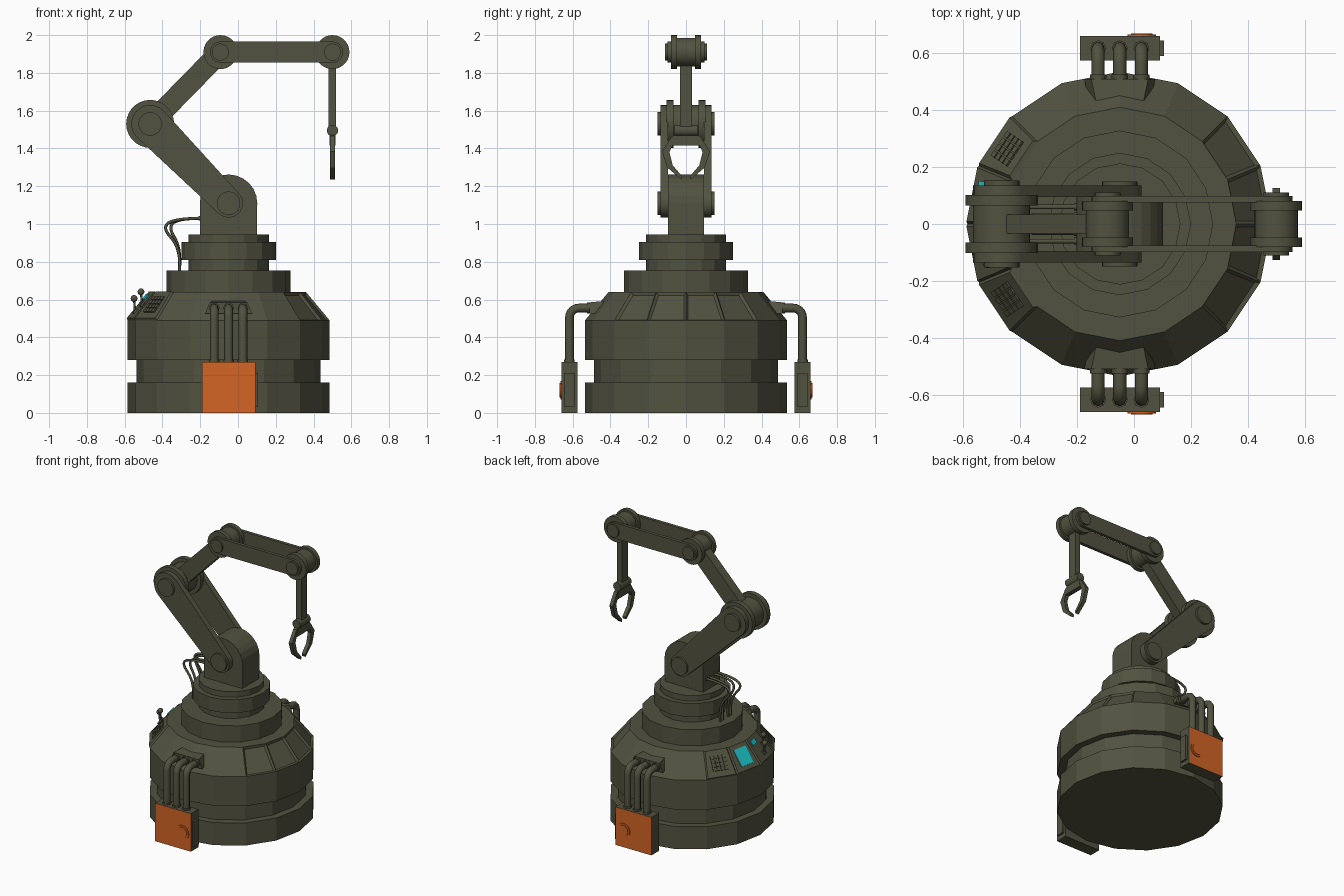
import bpy, bmesh
from math import sin, cos, pi, radians, atan2, degrees, hypot
from mathutils import Vector, Matrix

if "Cube" in bpy.data.objects:
    bpy.data.objects.remove(bpy.data.objects["Cube"])


def material(name, rgb):
    m = bpy.data.materials.new(name)
    m.use_nodes = True
    m.diffuse_color = (*rgb, 1)
    m.node_tree.nodes["Principled BSDF"].inputs["Base Color"].default_value = (*rgb, 1)
    return m


OLIVE = material("olive_metal", (0.085, 0.085, 0.052))
ORANGE = material("orange_paint", (0.65, 0.13, 0.018))
CYAN = material("cyan_screen", (0.01, 0.53, 0.58))
CX = -0.05  # axis of the turntable


def finish(name, bm, mats=(OLIVE,), smooth=0):
    bmesh.ops.recalc_face_normals(bm, faces=bm.faces)
    me = bpy.data.meshes.new(name)
    bm.to_mesh(me)
    bm.free()
    for m in mats:
        me.materials.append(m)
    if smooth:
        me.shade_smooth()
        me.set_sharp_from_angle(angle=radians(smooth))
    ob = bpy.data.objects.new(name, me)
    bpy.context.collection.objects.link(ob)
    return ob


def prism(name, outline, axis, a, b, smooth=0):
    """Extrude a 2D outline along x (outline in yz) or y (outline in xz)."""
    bm = bmesh.new()
    place = (lambda p: (a, *p)) if axis == "x" else (lambda p: (p[0], a, p[1]))
    face = bm.faces.new([bm.verts.new(place(p)) for p in outline])
    ext = bmesh.ops.extrude_face_region(bm, geom=[face])["geom"]
    move = Vector((b - a, 0, 0)) if axis == "x" else Vector((0, b - a, 0))
    bmesh.ops.translate(bm, vec=move, verts=[v for v in ext if isinstance(v, bmesh.types.BMVert)])
    return finish(name, bm, smooth=smooth)


def arc(c, r, start, end, n):
    angles = [start + (end - start) * i / n for i in range(n + 1)]
    return [(c[0] + r * cos(t), c[1] + r * sin(t)) for t in angles]


def disc(name, c, r, y0, y1):
    return prism(name, arc(c, r, 0, 2 * pi, 28)[:-1], "y", y0, y1, 30)


def link(name, p, q, rp, rq, y0, y1):
    """Bar with round ends."""
    t = atan2(q[1] - p[1], q[0] - p[0])
    outline = arc(p, rp, t + pi / 2, t + 1.5 * pi, 12) + arc(q, rq, t - pi / 2, t + pi / 2, 12)
    return prism(name, outline, "y", y0, y1, 30)


def box(name, lo, hi, mats=(OLIVE,)):
    bm = bmesh.new()
    size = Vector(hi) - Vector(lo)
    mid = (Vector(hi) + Vector(lo)) / 2
    bmesh.ops.create_cube(bm, size=1, matrix=Matrix.Translation(mid) @ Matrix.Diagonal((*size, 1)))
    return finish(name, bm, mats)


def tube(name, pts, r, kind="POLY"):
    cu = bpy.data.curves.new(name, "CURVE")
    cu.dimensions = "3D"
    cu.bevel_depth, cu.bevel_resolution, cu.use_fill_caps = r, 2, True
    sp = cu.splines.new(kind)
    sp.points.add(len(pts) - 1)
    for p, co in zip(sp.points, pts):
        p.co = (*co, 1)
    if kind == "NURBS":
        sp.use_endpoint_u, sp.order_u, sp.resolution_u = True, 4, 6
    sp.use_smooth = True
    cu.materials.append(OLIVE)
    ob = bpy.data.objects.new(name, cu)
    bpy.context.collection.objects.link(ob)


# Stepped 16-sided base, with raised console faces and recessed side panels
R0, Z0, R1, Z1 = 0.535, 0.49, 0.41, 0.64
profile = [(R0, 0), (R0, 0.16), (0.487, 0.16), (0.487, 0.28), (R0, 0.28), (R0, Z0), (R1, Z1),
           (0.328, Z1), (0.328, 0.755), (0.213, 0.755), (0.213, 0.81), (0.25, 0.81),
           (0.25, 0.905), (0.213, 0.905), (0.213, 0.945)]
SIDES = 16
bm = bmesh.new()
rings = [[bm.verts.new((r * cos(2 * pi * k / SIDES), r * sin(2 * pi * k / SIDES), z))
          for k in range(SIDES)] for r, z in profile]
for lower, upper in zip(rings, rings[1:]):
    for k in range(SIDES):
        n = (k + 1) % SIDES
        bm.faces.new((lower[k], lower[n], upper[n], upper[k]))
bm.faces.new(rings[0][::-1])
bm.faces.new(rings[-1])
bm.normal_update()
console, windows = [], []
for f in bm.faces:
    c = f.calc_center_median()
    if Z0 < c.z < Z1 and hypot(c.x, c.y) > R1:
        a = abs(degrees(atan2(c.y, c.x)))
        if a > 135:
            console.append(f)
        elif a < 45:
            windows.append(f)
bmesh.ops.inset_individual(bm, faces=console, thickness=0.01, depth=0.012)
bmesh.ops.inset_individual(bm, faces=windows, thickness=0.018, depth=-0.012)
finish("base_body", bm).location.x = CX


# Fittings lying on the sloped console faces
def on_slope(name, deg, t, u, size, mat=OLIVE, lift=0.012):
    a = radians(deg)
    shrink = cos(pi / SIDES)
    tan = Vector((-sin(a), cos(a), 0))
    up = Vector(((R1 - R0) * shrink * cos(a), (R1 - R0) * shrink * sin(a), Z1 - Z0)).normalized()
    nor = tan.cross(up)
    rm = (R0 + R1) / 2 * shrink
    pos = Vector((CX + rm * cos(a), rm * sin(a), (Z0 + Z1) / 2))
    pos += tan * t + up * u + nor * (lift + size[2] / 2)
    frame = Matrix((tan, up, nor)).transposed().to_4x4()
    bm = bmesh.new()
    bmesh.ops.create_cube(bm, size=1, matrix=Matrix.Translation(pos) @ frame @ Matrix.Diagonal((*size, 1)))
    finish(name, bm, (mat,))
    return pos


STEP = 360 / SIDES
for deg in (180 - 1.5 * STEP, 180 + 1.5 * STEP):
    for i in range(4):
        for j in range(4):
            on_slope("keypad_button", deg, (i - 1.5) * 0.027, (j - 1.5) * 0.027, (0.022, 0.022, 0.008))
on_slope("main_screen", 180 - STEP / 2, 0, 0, (0.105, 0.12, 0.006), CYAN)
on_slope("small_screen", 180 + STEP / 2, -0.03, 0.05, (0.06, 0.035, 0.006), CYAN)
for t, u in ((0.0, -0.045), (0.045, 0.0)):
    foot = on_slope("lever_mount", 180 + STEP / 2, t, u, (0.03, 0.03, 0.01))
    tip = foot + Vector((-0.005, 0, 0.065))
    tube("lever_rod", [foot, tip], 0.006)
    bm = bmesh.new()
    bmesh.ops.create_uvsphere(bm, u_segments=12, v_segments=8, radius=0.018, matrix=Matrix.Translation(tip))
    finish("lever_knob", bm, smooth=40)

# Power boxes with pipes, front and back
for s in (-1, 1):
    ob = box("power_box", (-0.19, min(s * 0.575, s * 0.66), 0), (0.092, max(s * 0.575, s * 0.66), 0.27),
             (OLIVE, ORANGE))
    for f in ob.data.polygons:
        f.material_index = int(f.normal.y * s > 0.9)
    box("power_box_hatch", (0.09, s * 0.617 - 0.027, 0.03), (0.106, s * 0.617 + 0.027, 0.21))
    for r, d in ((0.05, 0.005), (0.038, 0.009)):
        dial = disc("power_box_dial", (0.027, 0.12), r, s * 0.655, s * (0.66 + d))
        dial.data.materials[0] = ORANGE
    # tapered manifold where the pipes enter the slope
    bm = bmesh.new()
    for y, w, top in ((0.51, 0.125, 0.585), (0.39, 0.1, 0.597)):
        for x, z in ((-w, 0.525), (w, 0.525), (w - 0.025, top), (-w + 0.025, top)):
            bm.verts.new((CX + x, s * y, z))
    bmesh.ops.convex_hull(bm, input=bm.verts)
    bmesh.ops.dissolve_limit(bm, angle_limit=0.02, verts=bm.verts, edges=bm.edges)
    finish("pipe_manifold", bm)
    for x in (CX - 0.076, CX, CX + 0.076):
        bend = arc((0.567, 0.505), 0.05, 0, pi / 2, 6)
        path = [(0.617, 0.26)] + bend + [(0.49, 0.555)]
        tube("power_pipe", [(x, s * y, z) for y, z in path], 0.023)
        tube("pipe_collar", [(x, s * 0.505, 0.555), (x, s * 0.525, 0.555)], 0.029)
        tube("pipe_foot", [(x, s * 0.617, 0.265), (x, s * 0.617, 0.282)], 0.028)

# Arm joints
SHOULDER, ELBOW, WRIST, TIP = (CX, 1.11), (-0.465, 1.53), (-0.093, 1.91), (0.5, 1.91)
prism("shoulder_block", [(-0.2, 0.94), (0.1, 0.94)] + arc(SHOULDER, 0.152, 0, pi, 12), "y", -0.095, 0.095)
disc("elbow_barrel", ELBOW, 0.1, -0.1, 0.1)
link("upper_arm", ELBOW, WRIST, 0.056, 0.056, -0.033, 0.033)
for c, name in ((WRIST, "wrist"), (TIP, "tip")):
    disc(name + "_barrel", c, 0.076, -0.08, 0.08)

for s in (-1, 1):
    link("lower_arm", SHOULDER, ELBOW, 0.076, 0.1, s * 0.095, s * 0.136)
    disc("shoulder_pin", SHOULDER, 0.062, s * 0.13, s * 0.15)
    disc("elbow_flange", ELBOW, 0.127, s * 0.065, s * 0.102)
    disc("elbow_pin", ELBOW, 0.062, s * 0.13, s * 0.152)
    link("forearm", WRIST, TIP, 0.056, 0.056, s * 0.075, s * 0.098)
    for c, name in ((WRIST, "wrist"), (TIP, "tip")):
        disc(name + "_flange", c, 0.09, s * 0.048, s * 0.08)
        disc(name + "_pin", c, 0.045, s * 0.09, s * 0.11)

# Hanging rod and gripper
box("gripper_rod", (0.48, -0.032, 1.5), (0.52, 0.032, 1.88))
disc("gripper_knuckle", (0.5, 1.495), 0.03, -0.06, 0.06)
prism("gripper_palm", [(-0.075, 1.415), (0.075, 1.415), (0.06, 1.475), (-0.06, 1.475)], "x", 0.484, 0.516)
finger = [(0.05, 1.475), (0.075, 1.465), (0.127, 1.385), (0.1, 1.3), (0.025, 1.235),
          (0.02, 1.252), (0.07, 1.31), (0.088, 1.38), (0.07, 1.42)]
for s in (-1, 1):
    prism("gripper_finger", [(s * y, z) for y, z in finger], "x", 0.487, 0.513)

# Loose cables from the shoulder to the column
for y, reach in ((-0.06, 0.39), (-0.03, 0.36), (0.03, 0.36), (0.06, 0.39)):
    path = [(-0.19, 1.03), (-0.26, 1.03), (-reach, 1.02), (-reach, 0.95), (-0.3, 0.88), (-0.31, 0.75)]
    tube("cable", [(x, y, z) for x, z in path], 0.008, "NURBS")
    tube("cable_plug", [(-0.21, y, 1.03), (-0.19, y, 1.03)], 0.012)
